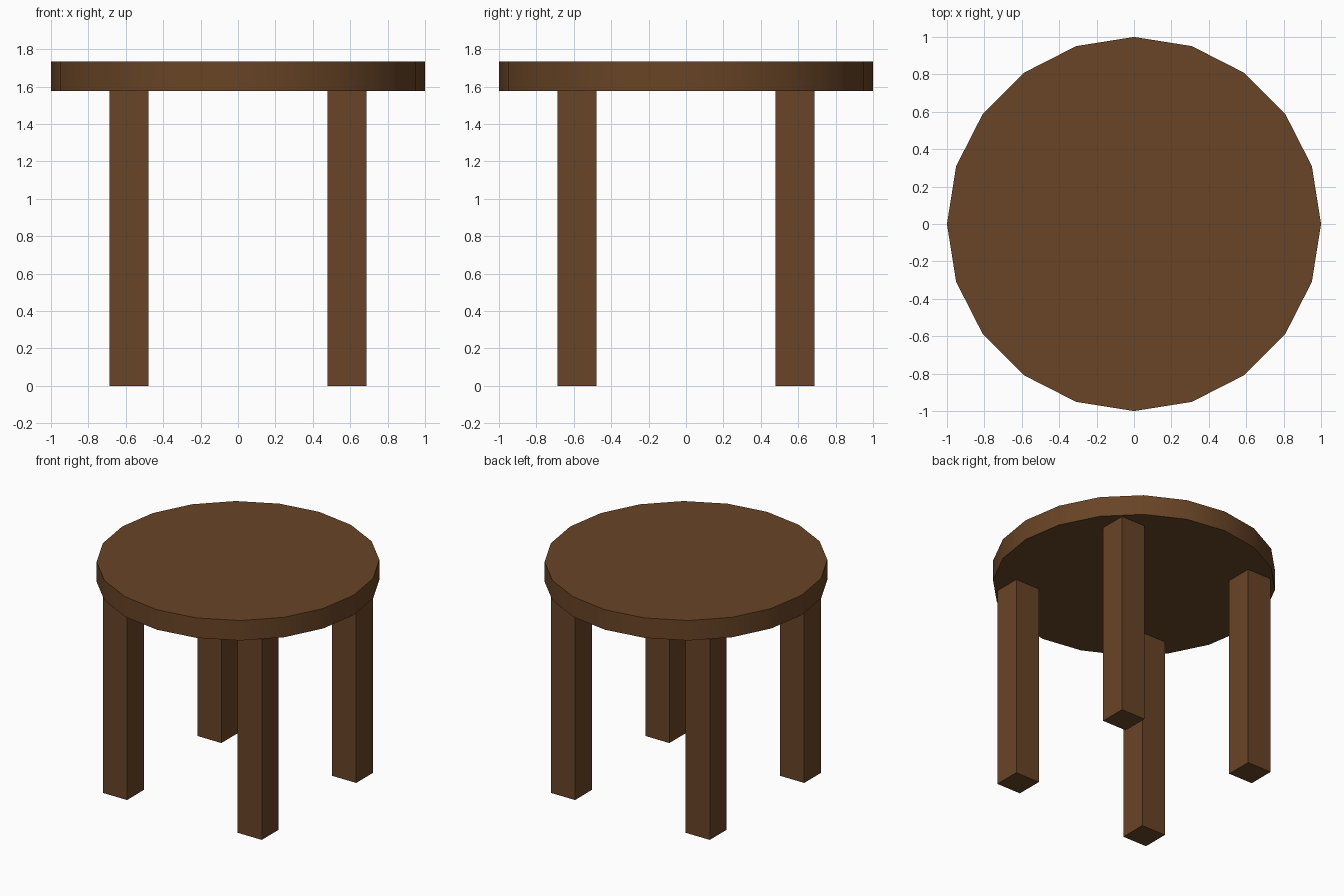
import bpy

if "Cube" in bpy.data.objects:
    bpy.data.objects.remove(bpy.data.objects["Cube"])

# single brown wood colour
wood = bpy.data.materials.new("brown_wood")
wood.diffuse_color = (0.14, 0.058, 0.019, 1.0)
wood.use_nodes = True
wood.node_tree.nodes["Principled BSDF"].inputs["Base Color"].default_value = wood.diffuse_color

SEAT_BOTTOM, SEAT_TOP = 1.577, 1.733
LEG_WIDTH, LEG_OFFSET = 0.208, 0.582

# round seat: 20-sided disc with a smooth rim and sharp top and bottom edges
bpy.ops.mesh.primitive_cylinder_add(
    vertices=20, radius=1.0, depth=SEAT_TOP - SEAT_BOTTOM,
    location=(0, 0, (SEAT_TOP + SEAT_BOTTOM) / 2))
seat = bpy.context.object
seat.name = "seat"
seat.data.materials.append(wood)
bpy.ops.object.shade_smooth_by_angle()


# square leg, standing on the floor and meeting the seat underside
def add_leg(name, x, y):
    bpy.ops.mesh.primitive_cube_add(size=1, location=(x, y, SEAT_BOTTOM / 2))
    leg = bpy.context.object
    leg.name = name
    leg.scale = (LEG_WIDTH, LEG_WIDTH, SEAT_BOTTOM)
    bpy.ops.object.transform_apply(location=False, rotation=False, scale=True)
    leg.data.materials.append(wood)


# four legs
for y_name, sy in (("front", -1), ("back", 1)):
    for x_name, sx in (("left", -1), ("right", 1)):
        add_leg(f"{y_name}_{x_name}_leg", sx * LEG_OFFSET, sy * LEG_OFFSET)
